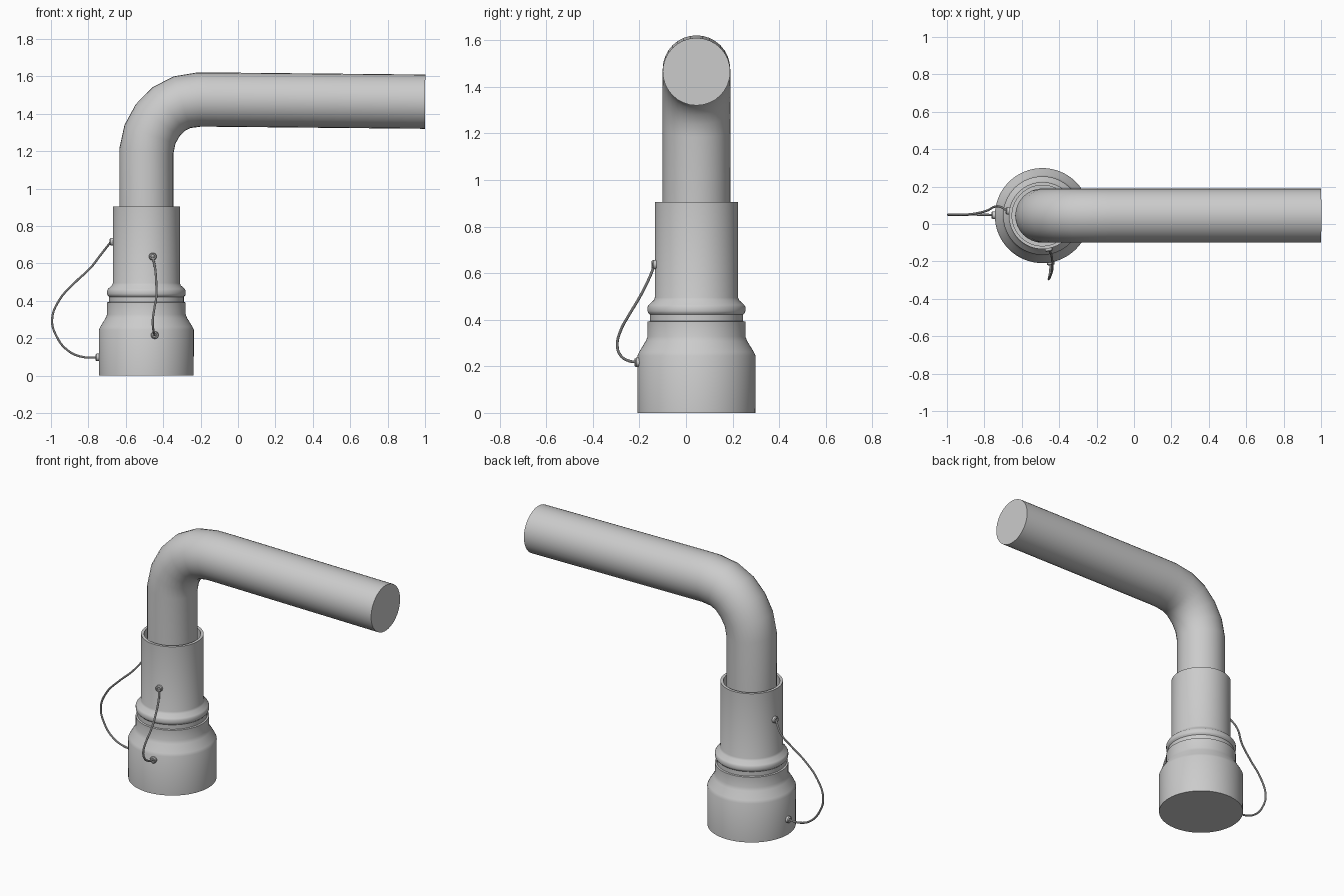
import bpy, bmesh, math
from mathutils import Vector

if "Cube" in bpy.data.objects:
    bpy.data.objects.remove(bpy.data.objects["Cube"])

CX, CY = -0.49, 0.045   # vertical axis of the fitting


def activate(ob):
    bpy.ops.object.select_all(action='DESELECT')
    ob.select_set(True)
    bpy.context.view_layer.objects.active = ob


def lathe(name, profile, loc, axis=(0, 0, 1), sides=64):
    """Revolve (radius, height) points; zero radius closes the end."""
    bm = bmesh.new()
    vs = [bm.verts.new((r, 0, z)) for r, z in profile]
    es = [bm.edges.new(p) for p in zip(vs, vs[1:])]
    bmesh.ops.spin(bm, geom=vs + es, cent=(0, 0, 0), axis=(0, 0, 1),
                   angle=2 * math.pi, steps=sides, use_duplicate=False)
    bmesh.ops.remove_doubles(bm, verts=bm.verts, dist=1e-5)
    bmesh.ops.recalc_face_normals(bm, faces=bm.faces)
    me = bpy.data.meshes.new(name)
    bm.to_mesh(me)
    bm.free()
    ob = bpy.data.objects.new(name, me)
    bpy.context.collection.objects.link(ob)
    ob.location = loc
    ob.rotation_euler = Vector(axis).to_track_quat('Z', 'Y').to_euler()
    activate(ob)
    bpy.ops.object.shade_smooth_by_angle(angle=math.radians(35))
    return ob


def tube(name, pts, radius, smooth_path, res):
    """Round tube along a path, turned into a mesh."""
    cu = bpy.data.curves.new(name, 'CURVE')
    cu.dimensions = '3D'
    cu.bevel_depth, cu.bevel_resolution = radius, res
    cu.use_fill_caps = True
    cu.resolution_u = 5
    if smooth_path:
        sp = cu.splines.new('BEZIER')
        sp.bezier_points.add(len(pts) - 1)
        for b, p in zip(sp.bezier_points, pts):
            b.co = p
            b.handle_left_type = b.handle_right_type = 'AUTO'
    else:
        sp = cu.splines.new('POLY')
        sp.points.add(len(pts) - 1)
        for b, p in zip(sp.points, pts):
            b.co = (*p, 1)
    ob = bpy.data.objects.new(name, cu)
    bpy.context.collection.objects.link(ob)
    activate(ob)
    bpy.ops.object.convert(target='MESH')
    ob = bpy.context.object
    bpy.ops.object.shade_smooth_by_angle(angle=math.radians(35))
    return ob


# wide lower socket with shoulder and neck
lathe("base_socket", [(0, 0), (0.253, 0), (0.254, 0.245), (0.246, 0.262),
                      (0.218, 0.308), (0.21, 0.328), (0.21, 0.392),
                      (0.2, 0.394), (0.2, 0.43), (0, 0.43)], (CX, CY, 0))

# upper sleeve: flared collar, open top around the pipe
lathe("upper_sleeve", [(0, 0.422), (0.2, 0.422), (0.208, 0.43), (0.21, 0.437),
                       (0.21, 0.455), (0.205, 0.464), (0.184, 0.483),
                       (0.179, 0.495), (0.179, 0.905), (0.162, 0.905),
                       (0.162, 0.55), (0, 0.55)], (CX, CY, 0))

# bent pipe
path = [(CX, 0.56), (CX, 1.2), (-0.471, 1.29), (-0.43, 1.365), (-0.372, 1.425),
        (-0.3, 1.462), (-0.21, 1.476), (-0.12, 1.476), (1.0, 1.465)]
tube("bent_pipe", [(x, CY, z) for x, z in path], 0.145, False, 14)

# retaining wires
tube("side_wire", [(-0.68, 0.07, 0.715), (-0.70, 0.085, 0.69),
                   (-0.735, 0.095, 0.645), (-0.79, 0.07, 0.575),
                   (-0.87, 0.053, 0.50), (-0.955, 0.05, 0.405),
                   (-0.994, 0.05, 0.30), (-0.97, 0.05, 0.21),
                   (-0.91, 0.05, 0.135), (-0.83, 0.05, 0.1),
                   (-0.745, 0.048, 0.098)], 0.006, True, 3)
tube("front_wire", [(-0.457, -0.135, 0.637), (-0.445, -0.155, 0.585),
                    (-0.437, -0.20, 0.495), (-0.437, -0.245, 0.42),
                    (-0.448, -0.28, 0.355), (-0.456, -0.295, 0.29),
                    (-0.453, -0.282, 0.248), (-0.448, -0.25, 0.225),
                    (-0.446, -0.205, 0.217)], 0.006, True, 3)

# hollow studs where the wires are anchored
stud = [(0, -0.01), (0.02, -0.01), (0.02, 0.012), (0.016, 0.017),
        (0.01, 0.017), (0.01, 0.006), (0, 0.006)]
for name, loc, axis in [
        ("side_stud_upper", (-0.668, 0.07, 0.717), (-1, 0.1, 0)),
        ("side_stud_lower", (-0.744, 0.047, 0.098), (-1, 0, 0)),
        ("front_stud_upper", (-0.457, -0.13, 0.637), (0.15, -1, 0)),
        ("front_stud_lower", (-0.446, -0.203, 0.217), (0.15, -1, 0))]:
    lathe(name, stud, loc, axis, 20)
